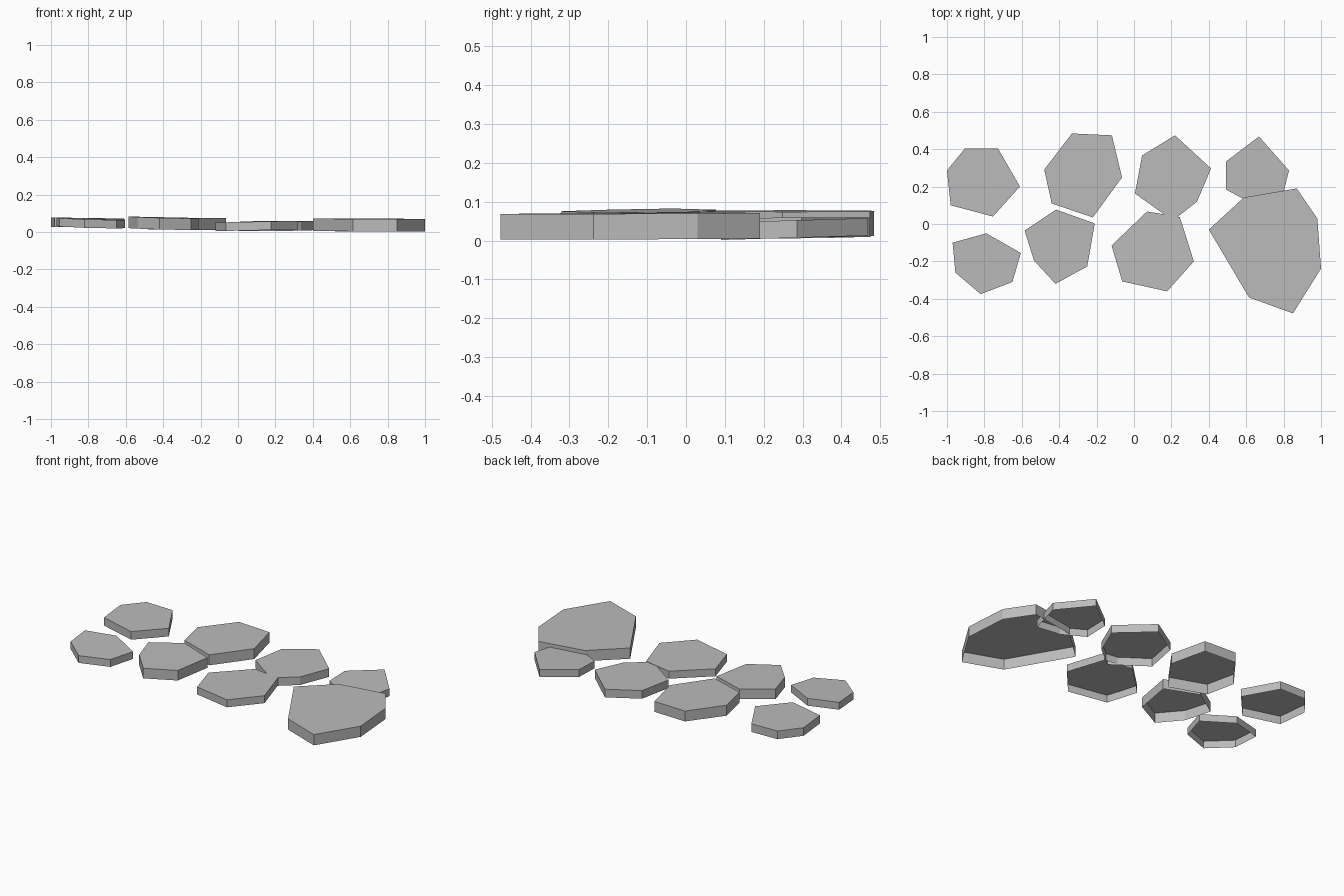
import bpy, bmesh

if "Cube" in bpy.data.objects:
    bpy.data.objects.remove(bpy.data.objects["Cube"])

stone_grey = bpy.data.materials.new("stone grey")
stone_grey.diffuse_color = (0.5, 0.5, 0.5, 1)
stone_grey.use_nodes = True
stone_grey.node_tree.nodes["Principled BSDF"].inputs["Base Color"].default_value = stone_grey.diffuse_color


def paving_stone(name, outline, top, depth, slope_x=0.0, slope_y=0.0):
    """Gently tilted slab: flat top plus skirt walls, open underneath."""
    cx = sum(p[0] for p in outline) / len(outline)
    cy = sum(p[1] for p in outline) / len(outline)
    bm = bmesh.new()
    rings = []
    for drop in (0, depth):
        rings.append([bm.verts.new((x, y, max(0, top - drop + slope_x * (x - cx)
                                              + slope_y * (y - cy))))
                      for x, y in outline])
    upper, lower = rings
    cap = bm.faces.new(upper)
    n = len(outline)
    for i in range(n):
        j = (i + 1) % n
        bm.faces.new((upper[j], upper[i], lower[i], lower[j]))
    bm.normal_update()
    if cap.normal.z < 0:
        bmesh.ops.reverse_faces(bm, faces=bm.faces[:])
    mesh = bpy.data.meshes.new(name)
    bm.to_mesh(mesh)
    bm.free()
    mesh.materials.append(stone_grey)
    bpy.context.collection.objects.link(bpy.data.objects.new(name, mesh))


# Front row, left to right
paving_stone("front_stone_1", [(-.97, -.10), (-.79, -.05), (-.605, -.155), (-.65, -.31),
                               (-.82, -.375), (-.955, -.26)], .070, .045, -.03, .02)
paving_stone("front_stone_2", [(-.585, -.035), (-.417, .077), (-.21, .003), (-.25, -.227),
                               (-.42, -.32), (-.535, -.195)], .077, .062, -.025, .01)
paving_stone("front_stone_3", [(-.12, -.115), (.07, .067), (.245, .037), (.32, -.20),
                               (.177, -.36), (-.063, -.307)], .055, .046, .02, 0)
paving_stone("large_front_stone", [(.40, -.03), (.588, .142), (.87, .19), (.98, .03), (1.0, -.238),
                                   (.85, -.478), (.615, -.393)], .070, .066, -.004, .004)
# Back row, left to right
paving_stone("back_stone_1", [(-1.0, .286), (-.904, .404), (-.727, .404), (-.61, .20),
                              (-.754, .04), (-.98, .10)], .075, .05, -.015, 0)
paving_stone("back_stone_2", [(-.48, .291), (-.332, .484), (-.118, .474), (-.064, .249),
                              (-.22, .035), (-.44, .11)], .076, .064, -.01, 0)
paving_stone("back_stone_3", [(.043, .366), (.219, .474), (.412, .297), (.337, .12),
                              (.208, .018), (.005, .163)], .057, .05, .01, .01)
paving_stone("back_stone_4", [(.492, .334), (.668, .468), (.829, .286), (.78, .09),
                              (.63, .11), (.492, .184)], .051, .045, 0, .03)
